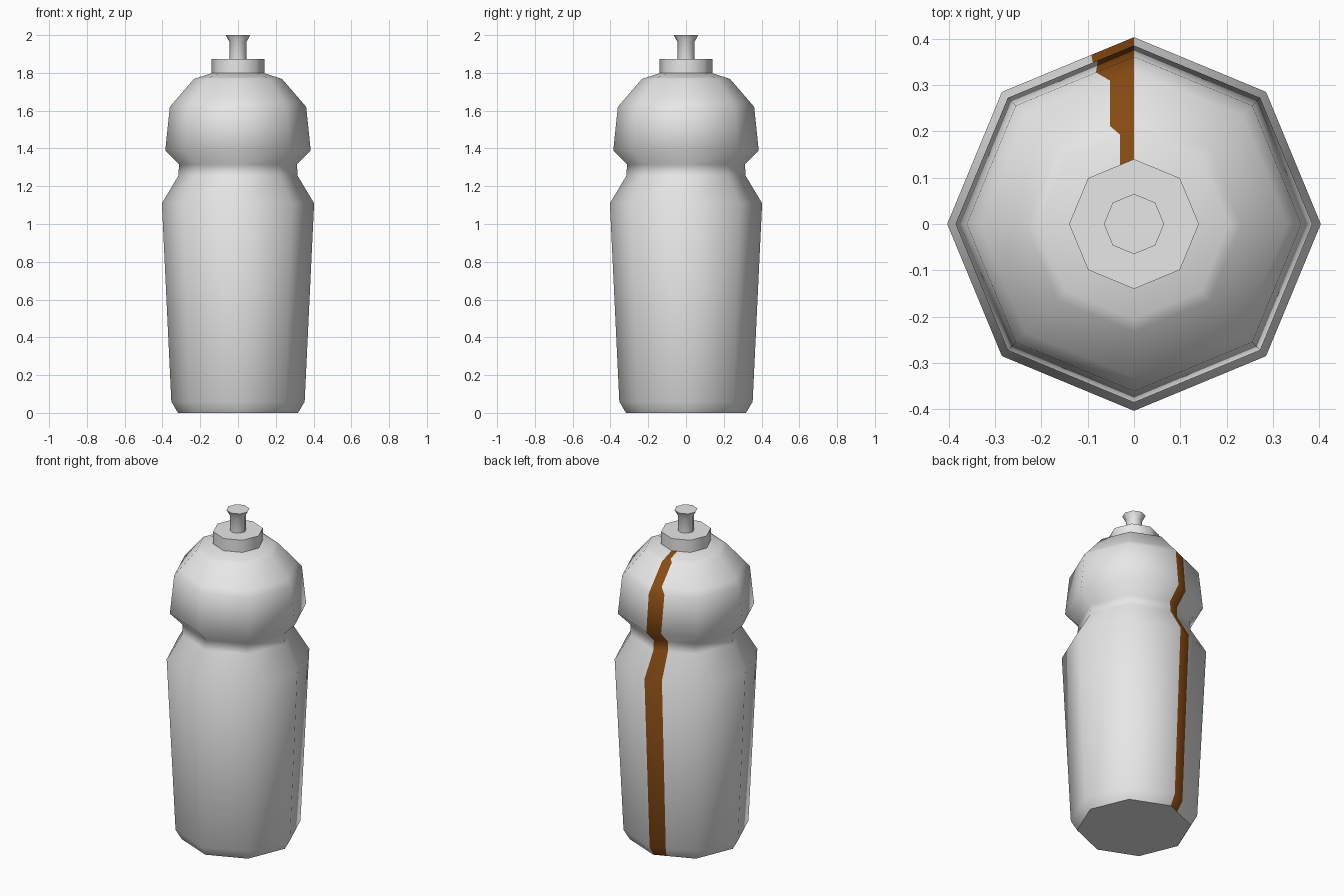
import bpy, bmesh, math

if "Cube" in bpy.data.objects:
    bpy.data.objects.remove(bpy.data.objects["Cube"])

SIDES = 8


def material(name, rgb):
    m = bpy.data.materials.new(name)
    m.diffuse_color = (*rgb, 1)
    m.use_nodes = True
    m.node_tree.nodes["Principled BSDF"].inputs["Base Color"].default_value = m.diffuse_color
    return m


grey = material("light_grey", (0.8, 0.8, 0.8))
brown = material("brown", (0.24, 0.07, 0.007))


def lathe(name, profile, widths=None, cap_bottom=True, cap_top=True, angle=60):
    """Eight-sided lathe; widths cut a stripe beside the back corner."""
    bm = bmesh.new()
    rings = []
    for i, (r, z) in enumerate(profile):
        ring = []
        for k in range(SIDES):
            a = k * math.tau / SIDES
            ring.append(bm.verts.new((r * math.cos(a), r * math.sin(a), z)))
            if widths and k == 2:
                w = widths[i]
                ring.append(bm.verts.new((-w, r - w * math.tan(math.pi / 8), z)))
        rings.append(ring)
    n = len(rings[0])
    for lo, hi in zip(rings, rings[1:]):
        for k in range(n):
            j = (k + 1) % n
            f = bm.faces.new((lo[k], lo[j], hi[j], hi[k]))
            if widths and k == 2:
                f.material_index = 1
    if cap_bottom:
        bm.faces.new(rings[0][::-1])
    if cap_top:
        bm.faces.new(rings[-1])
    bm.normal_update()
    me = bpy.data.meshes.new(name)
    bm.to_mesh(me)
    bm.free()
    me.materials.append(grey)
    me.materials.append(brown)
    ob = bpy.data.objects.new(name, me)
    bpy.context.collection.objects.link(ob)
    bpy.ops.object.select_all(action='DESELECT')
    ob.select_set(True)
    bpy.context.view_layer.objects.active = ob
    bpy.ops.object.shade_smooth_by_angle(angle=math.radians(angle))
    return ob


# bottle body and domed lid: radius, height, stripe width
body = [(0.318, 0.0, 0.07), (0.353, 0.06, 0.085), (0.403, 1.11, 0.092),
        (0.316, 1.255, 0.076), (0.312, 1.315, 0.074), (0.385, 1.39, 0.078),
        (0.361, 1.62, 0.082), (0.331, 1.655, 0.052), (0.233, 1.768, 0.052),
        (0.205, 1.777, 0.03), (0.135, 1.80, 0.03)]
lathe("bottle_body", [p[:2] for p in body], [p[2] for p in body])

# collar under the spout
lathe("lid_collar", [(0.14, 1.79), (0.14, 1.873)])

# drinking spout with flared tip
lathe("drinking_spout", [(0.046, 1.86), (0.046, 1.965), (0.065, 2.0)])
